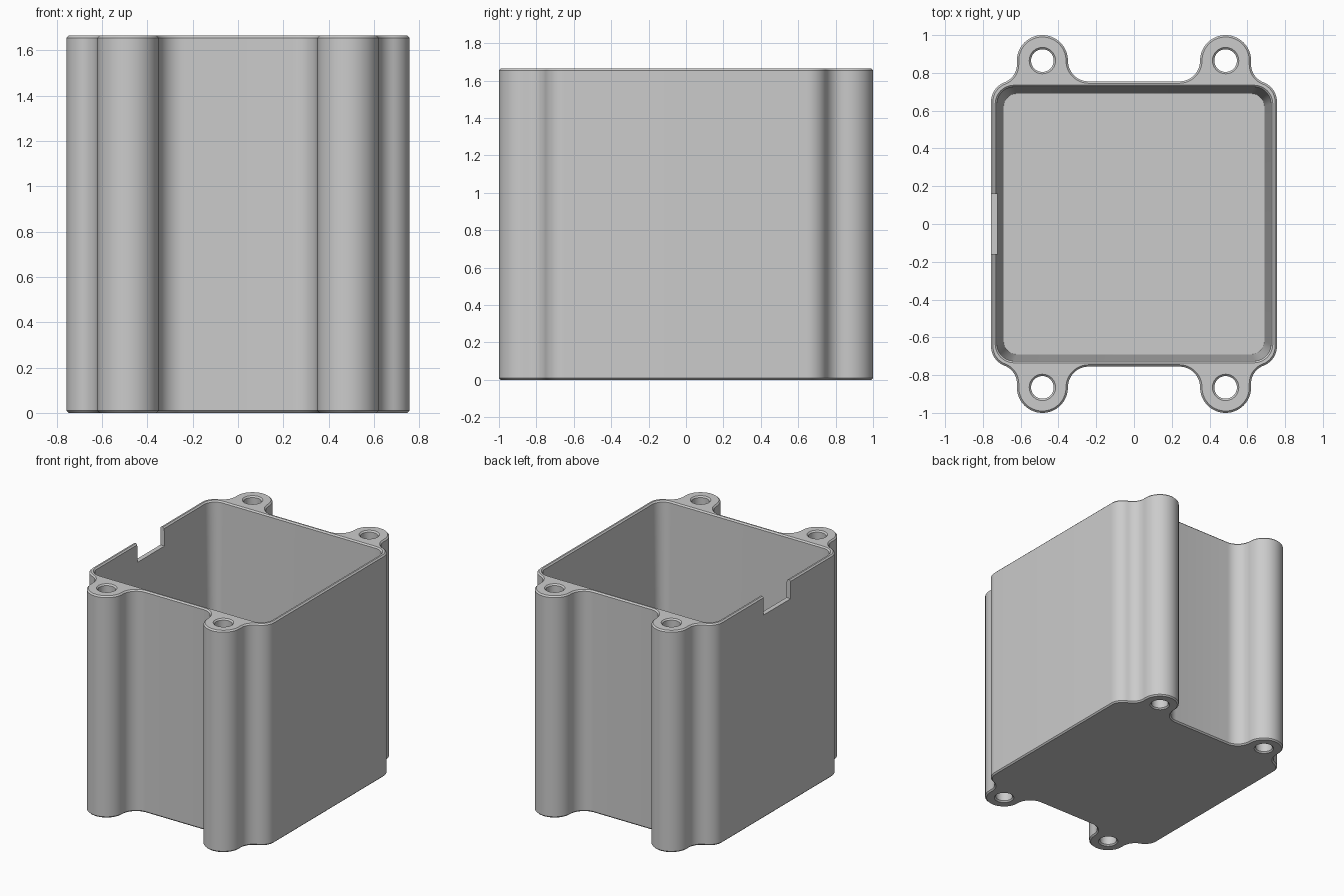
import bpy, bmesh
from math import sin, cos, radians, atan2, degrees, sqrt

cube = bpy.data.objects.get("Cube")
if cube:
    bpy.data.objects.remove(cube, do_unlink=True)

HEIGHT, FLOOR, EDGE = 1.665, 0.07, 0.01
HALF = 0.757                      # half width of the square body
LUG_X, LUG_Y, LUG_R = 0.485, 0.865, 0.135
HOLE_R = 0.06

grey = bpy.data.materials.new("Light grey")
grey.use_nodes = True
grey.diffuse_color = (0.6, 0.6, 0.6, 1)
bsdf = next(n for n in grey.node_tree.nodes if n.type == 'BSDF_PRINCIPLED')
bsdf.inputs["Base Color"].default_value = grey.diffuse_color


def arc(cx, cy, r, start, end, steps):
    angles = [radians(start + (end - start) * i / steps) for i in range(steps + 1)]
    return [(cx + r * cos(a), cy + r * sin(a)) for a in angles]


def four_way(quarter):
    """Mirror one quarter of an outline into a full loop."""
    back = quarter[::-1]
    return (quarter + [(-x, y) for x, y in back]
            + [(-x, -y) for x, y in quarter] + [(x, -y) for x, y in back])


def outer_outline(d):
    """Square body blended into four screw lugs, offset outward by d."""
    corner, blend, inner = 0.11, 0.10, 0.11
    c = HALF - corner
    bx = LUG_X + LUG_R + blend
    by = c + sqrt((corner + blend) ** 2 - (bx - c) ** 2)
    turn = degrees(atan2(by - c, bx - c))
    quarter = arc(c, c, corner + d, 0, turn, 10)
    quarter += arc(bx, by, blend - d, 180 + turn, 180, 10)[1:]
    quarter += arc(LUG_X, LUG_Y, LUG_R + d, 0, 180, 28)
    quarter += arc(LUG_X - LUG_R - inner, LUG_Y, inner - d, 0, -90, 12)[1:]
    return four_way(quarter)


def pocket_outline(half, r):
    return four_way(arc(half - r, half - r, r, 0, 90, 12))


def loft(name, levels):
    """Closed solid through outlines stacked from bottom to top."""
    bm = bmesh.new()
    rings = [[bm.verts.new((x, y, z)) for x, y in pts] for pts, z in levels]
    for a, b in zip(rings, rings[1:]):
        for i in range(len(a)):
            j = (i + 1) % len(a)
            bm.faces.new((a[i], a[j], b[j], b[i]))
    bm.faces.new(rings[0][::-1])
    bm.faces.new(rings[-1])
    mesh = bpy.data.meshes.new(name)
    bm.to_mesh(mesh)
    bm.free()
    mesh.materials.append(grey)
    obj = bpy.data.objects.new(name, mesh)
    bpy.context.collection.objects.link(obj)
    return obj


# Outer block with chamfered top and bottom
body = loft("enclosure_body", [
    (outer_outline(-EDGE), 0), (outer_outline(0), EDGE),
    (outer_outline(0), HEIGHT - EDGE), (outer_outline(-EDGE), HEIGHT)])

# Tapered pocket with a chamfered mouth
cutters = [loft("pocket_cutter", [
    (pocket_outline(0.69, 0.07), FLOOR),
    (pocket_outline(0.725, 0.09), HEIGHT - EDGE),
    (pocket_outline(0.745, 0.11), HEIGHT + EDGE)])]

# Screw holes through the lugs, chamfered at both ends
for sx in (-1, 1):
    for sy in (-1, 1):
        wide, narrow = [arc(sx * LUG_X, sy * LUG_Y, r, 0, 360, 32)[:-1]
                        for r in (HOLE_R + 2 * EDGE, HOLE_R)]
        cutters.append(loft("screw_hole_cutter", [
            (wide, -EDGE), (narrow, EDGE),
            (narrow, HEIGHT - EDGE), (wide, HEIGHT + EDGE)]))

# Cable notch in the rim of one side wall
notch = [(-0.9, -0.16), (-0.6, -0.16), (-0.6, 0.16), (-0.9, 0.16)]
cutters.append(loft("notch_cutter", [(notch, HEIGHT - 0.14), (notch, HEIGHT + 0.2)]))

bpy.ops.object.select_all(action='DESELECT')
bpy.context.view_layer.objects.active = body
body.select_set(True)
for cutter in cutters:
    cut = body.modifiers.new("Cut", 'BOOLEAN')
    cut.operation = 'DIFFERENCE'
    cut.solver = 'EXACT'
    cut.object = cutter
    bpy.ops.object.modifier_apply(modifier=cut.name)
    bpy.data.objects.remove(cutter, do_unlink=True)
bpy.ops.object.shade_smooth_by_angle(angle=radians(30))
